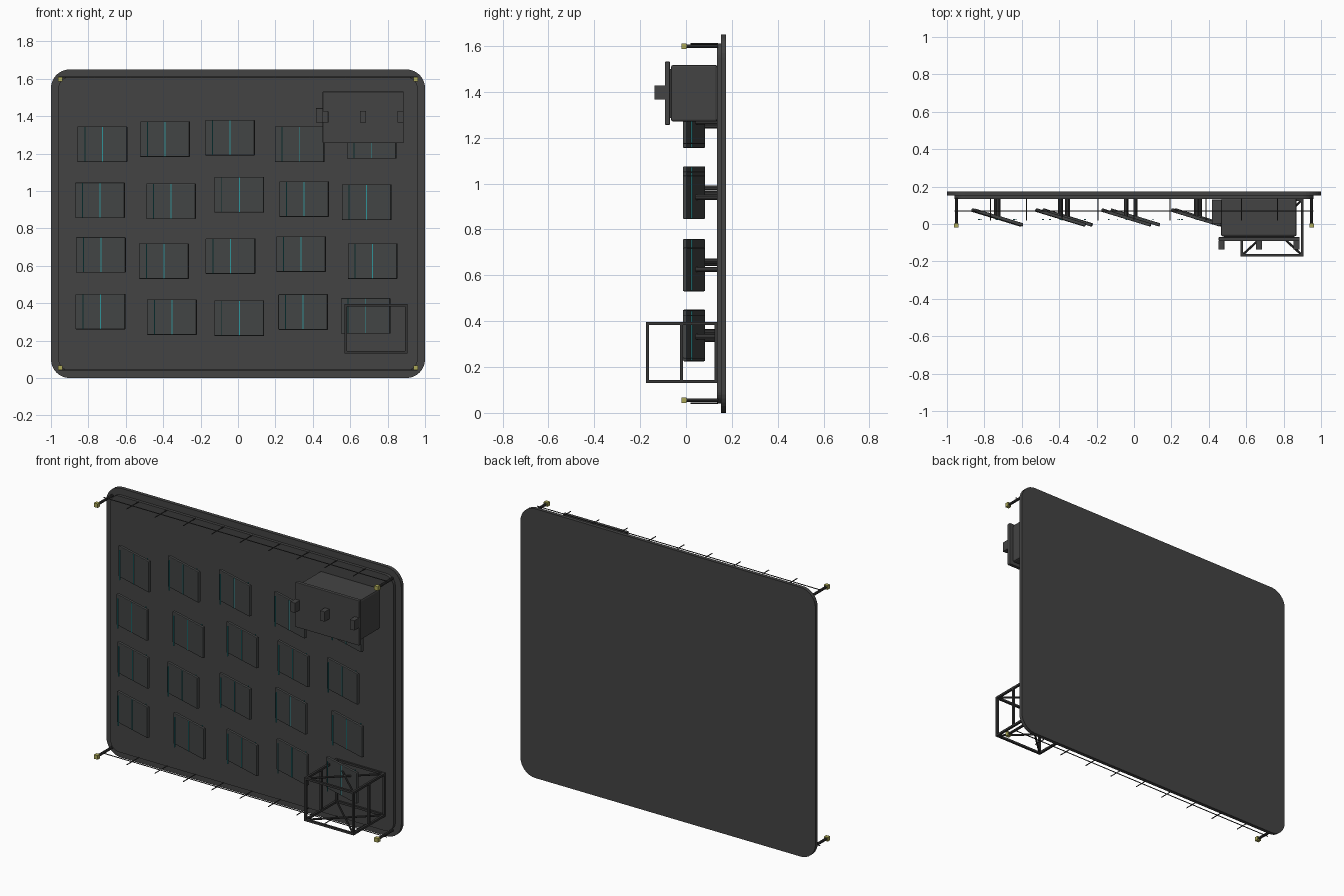
import bpy, bmesh, math
from mathutils import Vector

if "Cube" in bpy.data.objects:
    bpy.data.objects.remove(bpy.data.objects["Cube"])


def mat(name, c):
    m = bpy.data.materials.new(name)
    m.diffuse_color = (*c, 1)
    m.use_nodes = True
    m.node_tree.nodes["Principled BSDF"].inputs["Base Color"].default_value = m.diffuse_color
    return m


DARK = mat("charcoal", (0.057, 0.057, 0.057))
PANEL = mat("panel_grey", (0.054, 0.057, 0.057))
WIRE = mat("dark_metal", (0.035, 0.035, 0.035))
TEAL = mat("teal", (0.03, 0.30, 0.32))
YELLOW = mat("dull_yellow", (0.42, 0.40, 0.10))


def finish(name, bm, m):
    bmesh.ops.recalc_face_normals(bm, faces=bm.faces)
    me = bpy.data.meshes.new(name)
    bm.to_mesh(me)
    bm.free()
    me.materials.append(m)
    ob = bpy.data.objects.new(name, me)
    bpy.context.collection.objects.link(ob)
    return ob


def box(name, x0, x1, y0, y1, z0, z1, m, bevel=0.0):
    bm = bmesh.new()
    bmesh.ops.create_cube(bm, size=1)
    for v in bm.verts:
        v.co = Vector((v.co.x * (x1 - x0), v.co.y * (y1 - y0), v.co.z * (z1 - z0)))
    ob = finish(name, bm, m)
    ob.location = ((x0 + x1) / 2, (y0 + y1) / 2, (z0 + z1) / 2)
    if bevel:
        b = ob.modifiers.new("bevel", 'BEVEL')
        b.width, b.segments = bevel, 2
    return ob


def rod(name, a, b, r, m, sides=8):
    a, b = Vector(a), Vector(b)
    bm = bmesh.new()
    bmesh.ops.create_cone(bm, cap_ends=True, segments=sides, radius1=r, radius2=r,
                          depth=(b - a).length)
    ob = finish(name, bm, m)
    ob.location = (a + b) / 2
    ob.rotation_mode = 'QUATERNION'
    ob.rotation_quaternion = (b - a).to_track_quat('Z', 'Y')
    return ob


def rounded_plate(name, hx, z0, z1, y0, y1, r, m):
    bm = bmesh.new()
    pts = []
    corners = ((hx - r, z1 - r), (r - hx, z1 - r), (r - hx, z0 + r), (hx - r, z0 + r))
    for q, (cx, cz) in enumerate(corners):
        for i in range(9):
            t = math.pi / 2 * (q + i / 8)
            pts.append(bm.verts.new((cx + r * math.cos(t), y0, cz + r * math.sin(t))))
    f = bm.faces.new(pts)
    ext = bmesh.ops.extrude_face_region(bm, geom=[f])["geom"]
    bmesh.ops.translate(bm, vec=(0, y1 - y0, 0),
                        verts=[v for v in ext if isinstance(v, bmesh.types.BMVert)])
    return finish(name, bm, m)


# Back wall in two layers
rounded_plate("back_wall", 1.0, 0.0, 1.65, 0.153, 0.175, 0.1, DARK)
rounded_plate("front_layer", 0.96, 0.04, 1.61, 0.135, 0.155, 0.06, DARK)

# Corner standoffs with yellow tips, and cable runs with clips
for z, zw in ((0.055, 0.042), (1.598, 1.61)):
    for x in (-0.95, 0.95):
        rod("corner_post", (x, 0.14, z), (x, 0.0, z), 0.008, WIRE)
        box("corner_tip", x - 0.0125, x + 0.0125, -0.02, 0.003, z - 0.0125, z + 0.0125, YELLOW)
    rod("cable", (-0.96, 0.07, zw), (0.96, 0.07, zw), 0.003, WIRE, 6)
    for i in range(-4, 5):
        rod("cable_clip", (i * 0.192, 0.14, zw), (i * 0.192, 0.02, zw), 0.003, WIRE, 6)

# Tilted panels, each on a post with three teal strips
ROWS = [
    [(-0.725, 1.25), (-0.39, 1.277), (-0.043, 1.285), (0.33, 1.25), (0.715, 1.268)],
    [(-0.738, 0.95), (-0.358, 0.945), (0.007, 0.98), (0.353, 0.957), (0.688, 0.94)],
    [(-0.733, 0.658), (-0.396, 0.625), (-0.04, 0.652), (0.337, 0.663), (0.72, 0.625)],
    [(-0.735, 0.355), (-0.353, 0.326), (0.007, 0.32), (0.348, 0.353), (0.683, 0.332)],
]
for row in ROWS:
    for x, z in row:
        p = box("tilted_panel", x - 0.1375, x + 0.1375, 0.026, 0.044, z - 0.095, z + 0.095,
                PANEL, 0.004)
        p.rotation_euler.z = math.radians(-17)
        rod("panel_post", (x, 0.04, z), (x, 0.14, z), 0.011, DARK, 10)
        for dx in (-0.094, 0, 0.094):
            box("panel_strip", x + dx - 0.0025, x + dx + 0.0025, 0.022, 0.028,
                z - 0.092, z + 0.092, TEAL)

# Equipment box, upper right
box("equipment_box", 0.465, 0.87, -0.066, 0.137, 1.27, 1.517, DARK, 0.01)
box("box_cover", 0.453, 0.886, -0.092, -0.07, 1.256, 1.531, DARK, 0.003)
box("cover_spacer", 0.48, 0.855, -0.072, -0.06, 1.285, 1.50, DARK)
for x in (0.467, 0.668, 0.869):
    box("cover_latch", x - 0.016, x + 0.016, -0.137, -0.09, 1.366, 1.427, DARK, 0.002)
box("side_connector", 0.416, 0.47, 0.003, 0.13, 1.365, 1.443, DARK, 0.003)

# Open tube cage, lower right
X0, X1, Y0, Y1, Z0, Z1 = 0.577, 0.900, -0.168, 0.13, 0.137, 0.39
T = 0.0065


def bar(a, b):
    lo = [min(p, q) - T for p, q in zip(a, b)]
    hi = [max(p, q) + T for p, q in zip(a, b)]
    box("cage_bar", lo[0], hi[0], lo[1], hi[1], lo[2], hi[2], WIRE)


for z in (Z0, Z1):
    for y in (Y0, Y1):
        bar((X0, y, z), (X1, y, z))
    for x in (X0, X1):
        bar((x, Y0, z), (x, Y1, z))
    rod("cage_brace", (X0, Y0, z), (X1, Y1, z), 0.006, WIRE)
    rod("cage_brace", (X1, Y0, z), (X0, Y1, z), 0.006, WIRE)
for x in (X0, X1):
    for y in (Y0, (Y0 + Y1) / 2, Y1):
        bar((x, y, Z0), (x, y, Z1))
